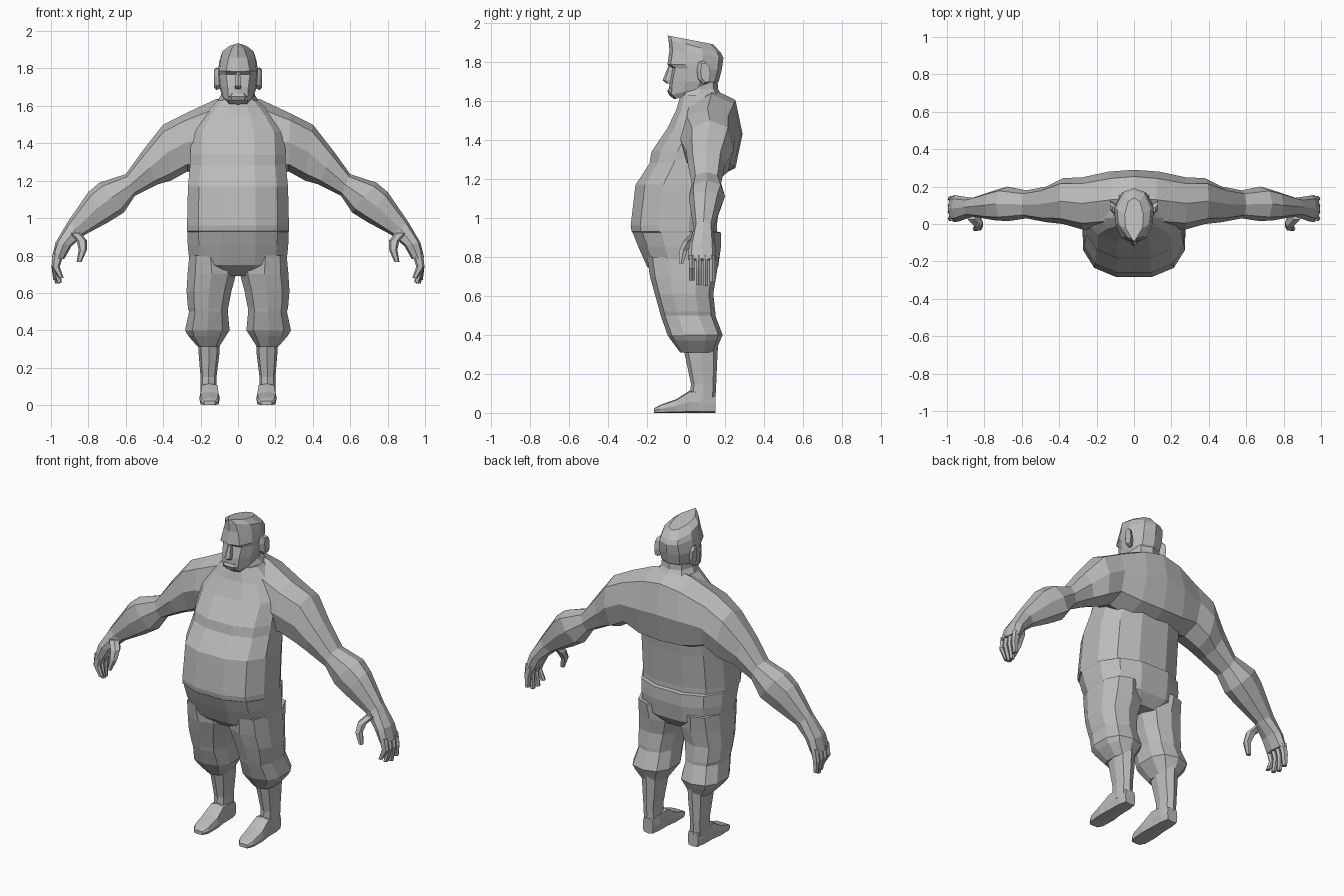
import bpy
import bmesh
from math import sin, cos, pi, copysign
from mathutils import Vector

cube = bpy.data.objects.get("Cube")
if cube:
    bpy.data.objects.remove(cube, do_unlink=True)

clay = bpy.data.materials.new("grey clay")
clay.use_nodes = True
GREY = (0.5, 0.5, 0.5, 1)
clay.diffuse_color = GREY
clay.node_tree.nodes["Principled BSDF"].inputs["Base Color"].default_value = GREY


def loft(name, rings, mirror=False, cap_start=True):
    """Skin a row of equal-sided rings, with flat faces."""
    bm = bmesh.new()
    loops = [[bm.verts.new(p) for p in ring] for ring in rings]
    n = len(loops[0])
    for a, b in zip(loops, loops[1:]):
        for i in range(n):
            j = (i + 1) % n
            bm.faces.new((a[i], a[j], b[j], b[i]))
    if cap_start:
        bm.faces.new(loops[0])
    bm.faces.new(loops[-1])
    bmesh.ops.recalc_face_normals(bm, faces=bm.faces)
    mesh = bpy.data.meshes.new(name)
    bm.to_mesh(mesh)
    bm.free()
    mesh.materials.append(clay)
    obj = bpy.data.objects.new(name, mesh)
    bpy.context.collection.objects.link(obj)
    if mirror:
        obj.modifiers.new("mirror", 'MIRROR').use_clip = False
    return obj


def ring(center, u, v, sides=8, power=0.8, turn=0.0):
    """Rounded-square ring spanned by the half axes u and v."""
    center, u, v = Vector(center), Vector(u), Vector(v)
    points = []
    for i in range(sides):
        a = 2 * pi * i / sides + turn
        c, s = (copysign(abs(f) ** power, f) for f in (cos(a), sin(a)))
        points.append(center + u * c + v * s)
    return points


def level(x0, x1, z, y0, y1, **kw):
    """Horizontal ring filling an x and y range."""
    return ring(((x0 + x1) / 2, (y0 + y1) / 2, z),
                ((x1 - x0) / 2, 0, 0), (0, (y1 - y0) / 2, 0), **kw)


def limb(top, bottom, y0, y1):
    """Ring across an arm from its top edge to its bottom edge."""
    t, b = Vector((top[0], 0, top[1])), Vector((bottom[0], 0, bottom[1]))
    mid = (t + b) / 2
    return ring((mid.x, (y0 + y1) / 2, mid.z), (t - b) / 2, (0, (y1 - y0) / 2, 0))


# Torso: seat, trouser band, belly, chest overhang, collar
torso = [(.69, .17, -.13, .12), (.75, .265, -.205, .17), (.85, .276, -.25, .185),
         (.925, .278, -.28, .185), (.93, .28, -.285, .165), (.96, .28, -.29, .165),
         (1.17, .275, -.265, .185), (1.3, .262, -.178, .2), (1.285, .262, -.192, .2),
         (1.34, .262, -.182, .24), (1.46, .255, -.1, .24), (1.55, .19, -.055, .2),
         (1.63, .11, -.03, .16)]
loft("torso", [level(-w, w, z, f, b, sides=12, power=.8, turn=pi / 12)
               for z, w, f, b in torso])

# Arms, with the shoulders and upper back
loft("arms", [limb(*r) for r in (
    ((0, 1.66), (0, 1.2), -.01, .29),
    ((.12, 1.635), (.15, 1.21), -.02, .28),
    ((.28, 1.56), (.27, 1.25), -.03, .25),
    ((.4, 1.5), (.36, 1.2), 0, .245),
    ((.51, 1.36), (.43, 1.18), .01, .2),
    ((.6, 1.235), (.55, 1.12), .03, .18),
    ((.74, 1.19), (.61, 1.03), .015, .2),
    ((.8, 1.14), (.69, .98), .02, .18),
    ((.91, .98), (.82, .91), .04, .14),
    ((.975, .87), (.89, .85), .015, .15),
    ((.995, .79), (.93, .78), .01, .155))], mirror=True, cap_start=False)

# Fingers and thumb
for i, tip in enumerate((.68, .655, .65, .67)):
    y = .03 + .035 * i
    loft(f"finger_{i + 1}", [level(x - r, x + r, z, y - .015, y + .015, sides=6)
                             for x, z, r in ((.96, .81, .03), (.975, .74, .022),
                                             (.945 + .01 * i, tip, .013))], mirror=True)
loft("thumb", [level(x - r, x + r, z, y - r, y + r, sides=6)
               for x, y, z, r in ((.87, .05, .92, .03), (.835, .01, .88, .028),
                                  (.83, -.015, .83, .022), (.85, -.025, .765, .013))],
     mirror=True)

# Trouser legs
legs = [(.03, .265, .8, -.2, .17), (.005, .275, .7, -.185, .155), (.03, .28, .61, -.16, .14),
        (.048, .272, .52, -.135, .15), (.05, .266, .5, -.13, .15), (.04, .288, .4, -.095, .188),
        (.06, .27, .37, -.075, .175), (.1, .215, .31, -.03, .15)]
loft("trouser_legs", [level(a, b, z, f, k, sides=10, turn=pi / 10) for a, b, z, f, k in legs],
     mirror=True)

# Shins and feet
loft("shins", [level(a, b, z, f, k) for a, b, z, f, k in (
    (.095, .215, .36, -.02, .165), (.1, .21, .27, 0, .16),
    (.115, .2, .15, .025, .155), (.112, .2, .05, .02, .15))], mirror=True)
loft("feet", [ring((.152, y, h / 2), (w, 0, 0), (0, 0, h / 2), power=.4)
              for y, w, h in ((-.165, .03, .022), (-.135, .05, .04), (-.05, .055, .07),
                              (.02, .048, .115), (.1, .046, .11), (.15, .035, .09))],
     mirror=True)

# Neck
loft("neck", [level(-w, w, z, f, b) for z, w, f, b in (
    (1.52, .19, -.03, .24), (1.6, .125, -.03, .2), (1.66, .09, -.03, .165),
    (1.72, .085, -.03, .16))])


def skull(z0, z1, y0, y1, w, front):
    """Head ring: narrow front, wide rear, sloping from front to back."""
    right = [(0, 0), (front, .06), (.92, .32), (1, .62), (.62, .92), (0, 1)]
    outline = right + [(-x, t) for x, t in reversed(right[1:-1])]
    return [(x * w, y0 + (y1 - y0) * t, z0 + (z1 - z0) * t) for x, t in outline]


# Head: chin, mouth, cheeks, eye line, brow, and the peaked crown
loft("head", [skull(*r) for r in (
    (1.608, 1.66, -.06, .12, .068, .7), (1.63, 1.675, -.088, .145, .085, .6),
    (1.7, 1.7, -.085, .168, .1, .55), (1.768, 1.76, -.07, .183, .107, .6),
    (1.785, 1.79, -.095, .188, .107, .6), (1.86, 1.82, -.085, .192, .1, .5),
    (1.915, 1.845, -.09, .18, .09, .35), (1.935, 1.89, -.095, .14, .05, .2))])
loft("nose", [level(-w, w, z, f, -.06, sides=6, turn=pi / 6) for z, w, f in (
    (1.78, .011, -.09), (1.705, .02, -.12), (1.69, .016, -.1))])
loft("lips", [level(-w, w, z, f, -.05) for z, w, f in (
    (1.635, .045, -.088), (1.65, .05, -.096), (1.665, .04, -.088))])
loft("ears", [ring((x, y, 1.745), (0, r * .5, -r * .2), (0, 0, r)) for x, y, r in (
    (.09, .075, .05), (.115, .09, .06), (.127, .1, .05))], mirror=True)
